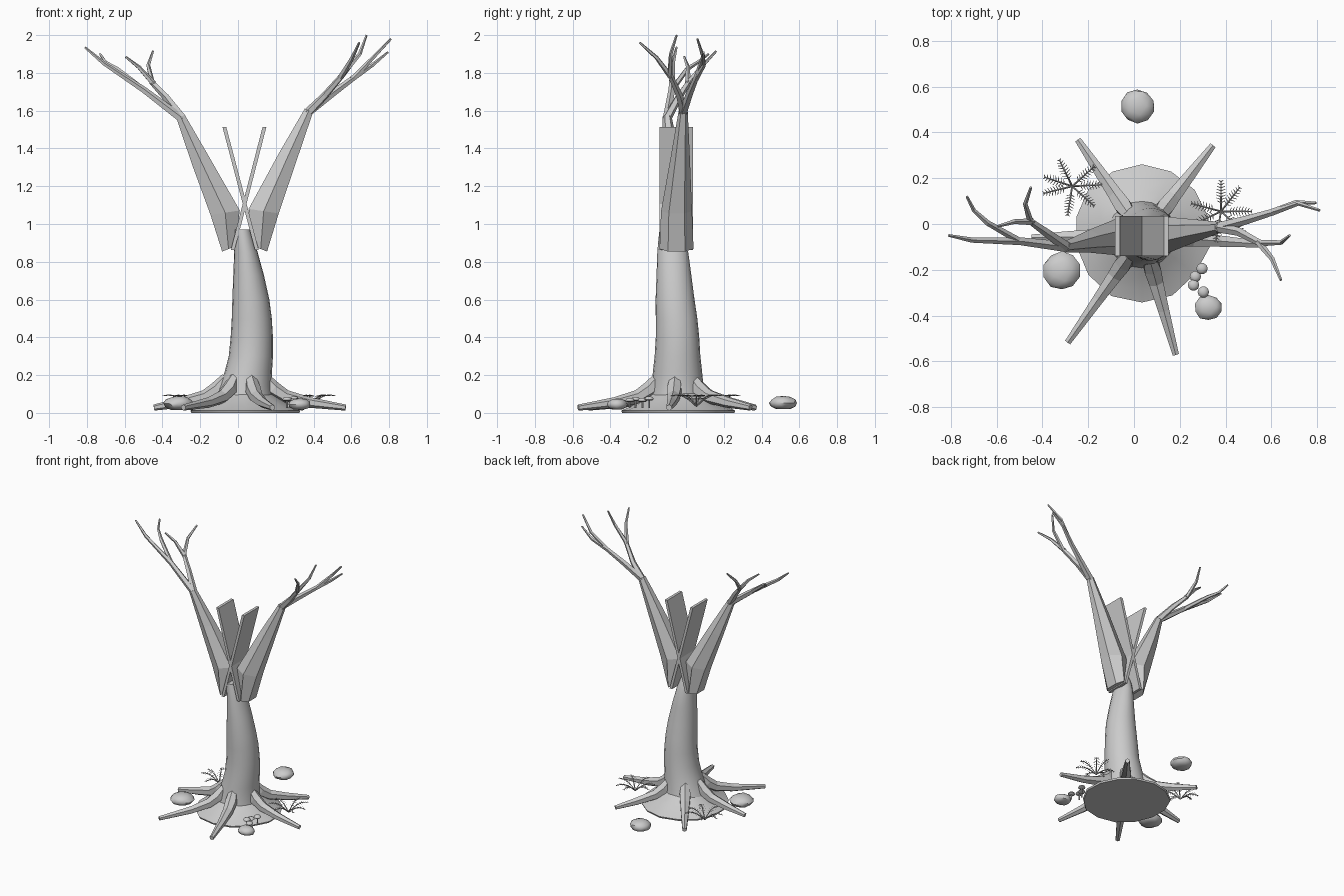
import bpy, bmesh, math, random
from mathutils import Vector, Matrix

if "Cube" in bpy.data.objects:
    bpy.data.objects.remove(bpy.data.objects["Cube"])

random.seed(4)
TAU = math.tau
grey = bpy.data.materials.new("bare_grey")
grey.diffuse_color = (0.6, 0.6, 0.6, 1)
grey.use_nodes = True
grey.node_tree.nodes["Principled BSDF"].inputs["Base Color"].default_value = grey.diffuse_color


def finish(name, bm, smooth=None):
    bmesh.ops.recalc_face_normals(bm, faces=bm.faces)
    me = bpy.data.meshes.new(name)
    bm.to_mesh(me)
    bm.free()
    ob = bpy.data.objects.new(name, me)
    bpy.context.collection.objects.link(ob)
    me.materials.append(grey)
    if smooth:
        bpy.ops.object.select_all(action='DESELECT')
        bpy.context.view_layer.objects.active = ob
        ob.select_set(True)
        bpy.ops.object.shade_smooth_by_angle(angle=math.radians(smooth))
    return ob


def loft(bm, rings):
    """Skin a list of equal point rings and cap both ends."""
    vs = [[bm.verts.new(p) for p in r] for r in rings]
    n = len(vs[0])
    for a, b in zip(vs, vs[1:]):
        for i in range(n):
            bm.faces.new((a[i], a[(i + 1) % n], b[(i + 1) % n], b[i]))
    bm.faces.new(vs[0][::-1])
    bm.faces.new(vs[-1])


def ellipse(c, rx, ry, n, start=0.0, tilt=0.0):
    """Level ring; tilt raises z along x."""
    out = []
    for i in range(n):
        a = start + TAU * i / n
        dx = rx * math.cos(a)
        out.append(Vector((c[0] + dx, c[1] + ry * math.sin(a), c[2] + tilt * dx)))
    return out


def tube(bm, pts, radii, n=5, tall=1.0):
    """Tapered tube along a path, first corner pointing up."""
    pts = [Vector(p) for p in pts]
    rings = []
    for i, p in enumerate(pts):
        t = (pts[min(i + 1, len(pts) - 1)] - pts[max(i - 1, 0)]).normalized()
        side = t.cross(Vector((0, 0, 1)))
        side = side.normalized() if side.length > 1e-3 else Vector((1, 0, 0))
        up = side.cross(t)
        rings.append([p + radii[i] * (tall * up * math.cos(TAU * k / n) + side * math.sin(TAU * k / n))
                      for k in range(n)])
    loft(bm, rings)


# Trunk: curved, tapering column with a flared foot
bm = bmesh.new()
sections = [(.03, -.045, .08, .155, .15), (.04, -.045, .14, .138, .138), (.055, -.045, .22, .125, .13),
            (.068, -.045, .3, .117, .121), (.073, -.045, .4, .112, .115), (.073, -.05, .5, .106, .11),
            (.068, -.058, .6, .098, .103), (.056, -.064, .73, .081, .092), (.042, -.07, .85, .062, .082),
            (.03, -.08, .92, .052, .066), (.022, -.09, .97, .044, .05)]
loft(bm, [ellipse(s[:3], s[3], s[4], 20) for s in sections])
finish("trunk", bm, 40)

# Mound of soil
bm = bmesh.new()
lump = [random.uniform(.97, 1.04) for _ in range(14)]
rings = []
for r, z in ((.295, 0), (.3, .012), (.25, .035), (.185, .075), (.135, .11)):
    ring = ellipse((.035, -.035, z), r, r, 14, TAU / 4)
    for p, k in zip(ring, lump):
        p.x = .035 + (p.x - .035) * k
        p.y = -.035 + (p.y + .035) * k
    rings.append(ring)
loft(bm, rings)
finish("soil_mound", bm, 30)

# Six roots arching down from the trunk
base = Vector((.04, -.05, 0))
for i, tip in enumerate([(.58, -.09), (.35, .35), (-.25, .375), (-.455, -.06), (-.295, -.525), (.185, -.58)]):
    d = Vector((tip[0], tip[1], 0)) - base
    length, d = d.length, d.normalized()
    steps = [(.10, .185), (.15, .125), (.215, .085), (.34, .055), (length - .01, .028)]
    bm = bmesh.new()
    tube(bm, [base + d * s + Vector((0, 0, z)) for s, z in steps],
         [.03, .042, .036, .028, .016], 6, 1.0)
    finish(f"root_{i + 1}", bm)

# Two main limbs, angular and tapering
limbs = {
    "limb_right": [(.12, -.05, .868, .035, .09, -.4), (.136, -.05, 1.068, .082, .082, -.15),
                   (.265, -.03, 1.36, .05, .05, -.3), (.375, -.015, 1.6, .022, .024, -.5)],
    "limb_left": [(-.05, -.05, .868, .035, .09, .4), (-.068, -.055, 1.06, .08, .082, .15),
                  (-.195, -.075, 1.33, .05, .05, .3), (-.303, -.1, 1.567, .022, .024, .5)]}
for name, secs in limbs.items():
    bm = bmesh.new()
    loft(bm, [ellipse(s[:3], s[3] * 1.12, s[4], 6, TAU / 12, s[5]) for s in secs])
    finish(name, bm)

# Two thin crossed boards above the trunk
for name, x0, x1 in (("board_left_leaning", .1, -.072), ("board_right_leaning", -.028, .14)):
    bm = bmesh.new()
    loft(bm, [[Vector((x + sx * .01, y, z)) for sx, y in ((-1, -.14), (1, -.14), (1, .036), (-1, .036))]
              for x, z in ((x0, .862), (x1, 1.513))])
    finish(name, bm)

# Forking twigs at the end of each limb
twigs = {
    "twig_left_outer": [(-.295, -.1, 1.555), (-.5, -.075, 1.71), (-.71, -.07, 1.85), (-.81, -.05, 1.935)],
    "twig_left_outer_fork": [(-.5, -.075, 1.71), (-.64, .005, 1.82), (-.7, .06, 1.855), (-.73, .12, 1.9)],
    "twig_left_inner": [(-.295, -.1, 1.56), (-.38, -.04, 1.67), (-.455, .015, 1.75), (-.475, .09, 1.84),
                        (-.45, .16, 1.915)],
    "twig_left_inner_fork": [(-.445, .01, 1.74), (-.525, .01, 1.83), (-.595, -.01, 1.885)],
    "twig_right_outer": [(.37, -.015, 1.59), (.5, .02, 1.69), (.615, .055, 1.775), (.72, .09, 1.885),
                         (.81, .06, 1.98)],
    "twig_right_outer_fork": [(.6, .05, 1.765), (.71, .095, 1.84), (.795, .092, 1.91)],
    "twig_right_inner": [(.37, -.015, 1.59), (.46, -.035, 1.68), (.555, -.085, 1.79), (.645, -.08, 1.9),
                         (.68, -.05, 2.0)],
    "twig_right_inner_fork": [(.545, -.08, 1.78), (.605, -.155, 1.88), (.642, -.245, 1.96)]}
for name, pts in twigs.items():
    bm = bmesh.new()
    r0, n = (.016 if "fork" in name else .024), len(pts) - 1
    tube(bm, pts, [r0 + (.006 - r0) * i / n for i in range(n + 1)], 5)
    finish(name, bm)

# Rounded stones
for name, c, s in (("stone_back", (.015, .515, .052), (.075, .075, .04)),
                   ("stone_left", (-.315, -.205, .05), (.082, .085, .042)),
                   ("stone_front", (.325, -.365, .045), (.062, .057, .033))):
    bm = bmesh.new()
    bmesh.ops.create_icosphere(bm, subdivisions=2, radius=1)
    for v in bm.verts:
        v.co *= random.uniform(.94, 1.03)
        v.co.z = max(v.co.z, -.8)
        v.co = Vector((v.co.x * s[0], v.co.y * s[1], v.co.z * s[2])) + Vector(c)
    finish(name, bm, 35)

# Little mushrooms: domed cap on a thin stem
for i, (x, y, h) in enumerate([(.297, -.195, .078), (.268, -.23, .07), (.26, -.267, .075), (.303, -.297, .07)]):
    bm = bmesh.new()
    loft(bm, [ellipse((x, y, h + dz), r, r, 10)
              for r, dz in ((.018, -.012), (.025, -.006), (.021, .004), (.009, .01))])
    loft(bm, [ellipse((x, y, z), .005, .005, 6) for z in (.025, h - .01)])
    finish(f"mushroom_{i + 1}", bm, 50)

# Ferns: arched stalks lined with narrow leaflets
def fern(name, cx, cy, angles, reach):
    bm = bmesh.new()
    for deg in angles:
        a = math.radians(deg)
        d = Vector((math.cos(a), math.sin(a), 0))
        side = Vector((-d.y, d.x, 0))
        at = lambda t: Vector((cx, cy, 0)) + d * reach * t + Vector((0, 0, .035 + .06 * math.sin(min(t * 2.1, 1.95))))
        tube(bm, [at(k / 5) for k in range(6)], [.004, .004, .0035, .003, .003, .002], 4)
        for k in range(3, 11):
            p = at(k / 10.5)
            w = .022 * math.sin(math.pi * (k + 1) / 13)
            for s in (-1, 1):
                q = p + side * s * w + d * .008
                tube(bm, [p, q], [.0025, .001], 4, .5)
    finish(name, bm)


fern("fern_left", -.27, .165, (116, 42, 3, -42, -99, 194, 162), .13)
fern("fern_right", .38, .055, (90, 52, 0, -42, -100, 205, 165), .135)
